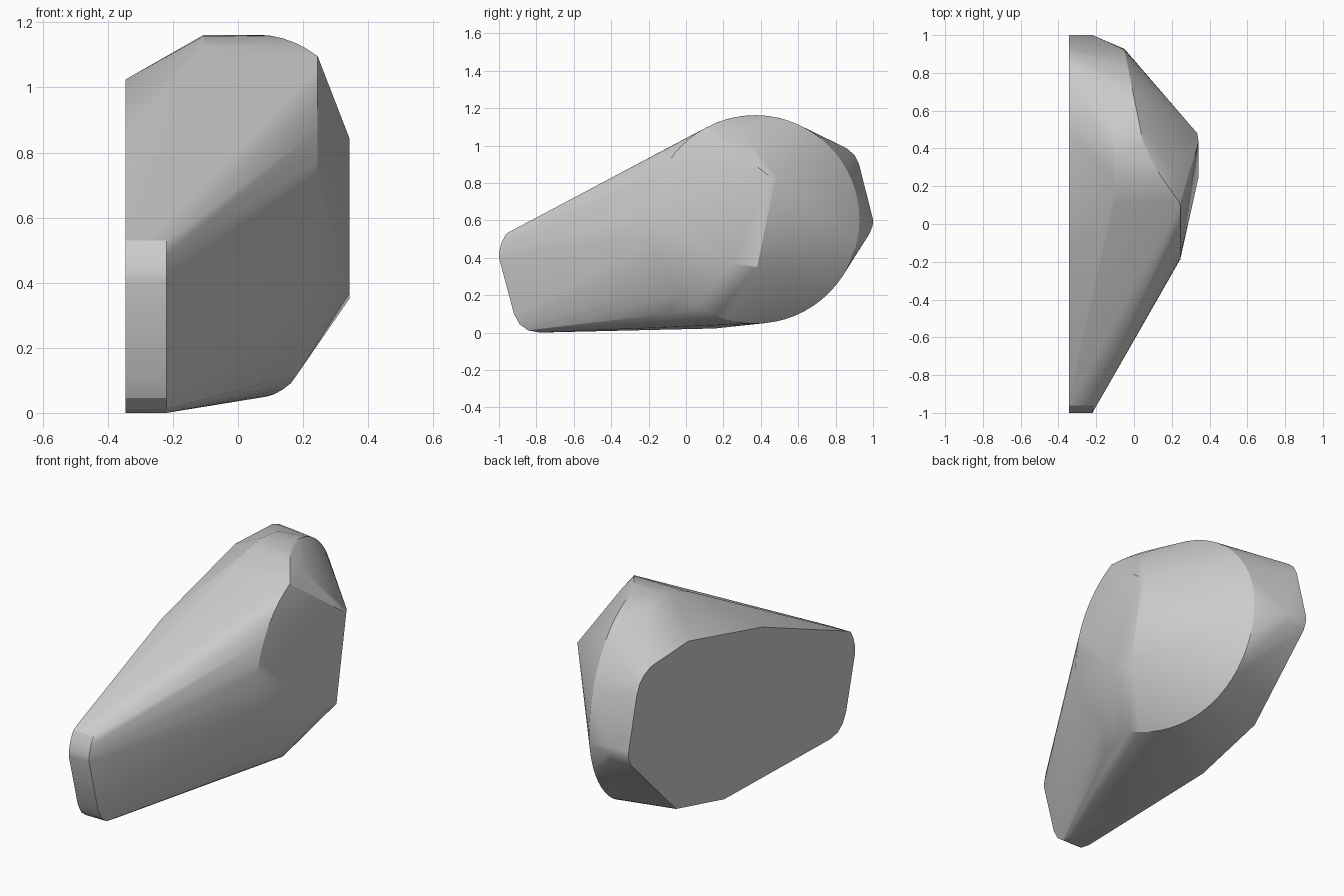
import bpy, bmesh, math

if "Cube" in bpy.data.objects:
    bpy.data.objects.remove(bpy.data.objects["Cube"])

CAP, NOSE = -0.345, -0.22

# rounded nose, repeated at two depths
nose = [(-0.92, 0.55), (-0.96, 0.53), (-0.985, 0.485), (-1, 0.43), (-1, 0.4),
        (-0.92, 0.1), (-0.89, 0.045), (-0.845, 0.012), (-0.78, 0)]
points = [(x, y, z) for x in (CAP, NOSE) for y, z in nose]

# rounded back corner, repeated at two depths
corner = [(1, 0.605), (0.998, 0.57), (0.982, 0.53)]
points += [(x, y, z) for x in (CAP, NOSE) for y, z in corner]

# remaining outline of the flat inner cap
cap = [(0.985, 0.66), (0.925, 0.9), (0.9, 0.95), (0.86, 0.985), (0.8, 1.01),
       (0.47, 1.025), (-0.18, 0.855), (0.155, 0.022), (0.58, 0.13)]
points += [(CAP, y, z) for y, z in cap]


def rim_depth(y, s):
    """Depth of the round rim, which leans inward toward the back."""
    if s > 0:
        return min(0.245, max(0.32 - 0.7 * y, 0.06 - 0.2 * (y - 0.37)))
    return min(0.245, 0.2 - 0.37 * (y - 0.25)) - 0.085 * s * s


# large round rim
for i in range(64):
    a = math.tau * i / 64
    y, z = 0.37 + 0.557 * math.cos(a), 0.605 + 0.557 * math.sin(a)
    points.append((rim_depth(y, math.sin(a)), y, z))

# top ridge, following the same round outline
for i in range(7):
    a = math.radians(118 - 7 * i)
    points.append((-0.105, 0.37 + 0.557 * math.cos(a), 0.605 + 0.557 * math.sin(a)))

# outer plateau, upper shoulder and lower front corner
points += [(0.342, 0.435, 0.845), (0.335, 0.48, 0.838), (0.342, 0.25, 0.37),
           (0.342, 0.38, 0.35), (0.2, 0.28, 1.1), (0.107, -0.1, 0.1)]

# wrap everything in one convex shell
bm = bmesh.new()
for p in points:
    bm.verts.new(p)
bmesh.ops.remove_doubles(bm, verts=bm.verts, dist=0.001)
bmesh.ops.convex_hull(bm, input=bm.verts)
bmesh.ops.delete(bm, geom=[v for v in bm.verts if not v.link_faces], context='VERTS')
bmesh.ops.dissolve_limit(bm, angle_limit=math.radians(0.5), verts=bm.verts, edges=bm.edges)
bmesh.ops.recalc_face_normals(bm, faces=bm.faces)
mesh = bpy.data.meshes.new("shell")
bm.to_mesh(mesh)
bm.free()
shell = bpy.data.objects.new("shell", mesh)
bpy.context.collection.objects.link(shell)

grey = bpy.data.materials.new("light grey")
grey.use_nodes = True
color = (0.6, 0.6, 0.6, 1)
grey.diffuse_color = color
grey.node_tree.nodes["Principled BSDF"].inputs["Base Color"].default_value = color
mesh.materials.append(grey)

bpy.ops.object.select_all(action='DESELECT')
shell.select_set(True)
bpy.context.view_layer.objects.active = shell
bpy.ops.object.shade_smooth_by_angle(angle=math.radians(20))
